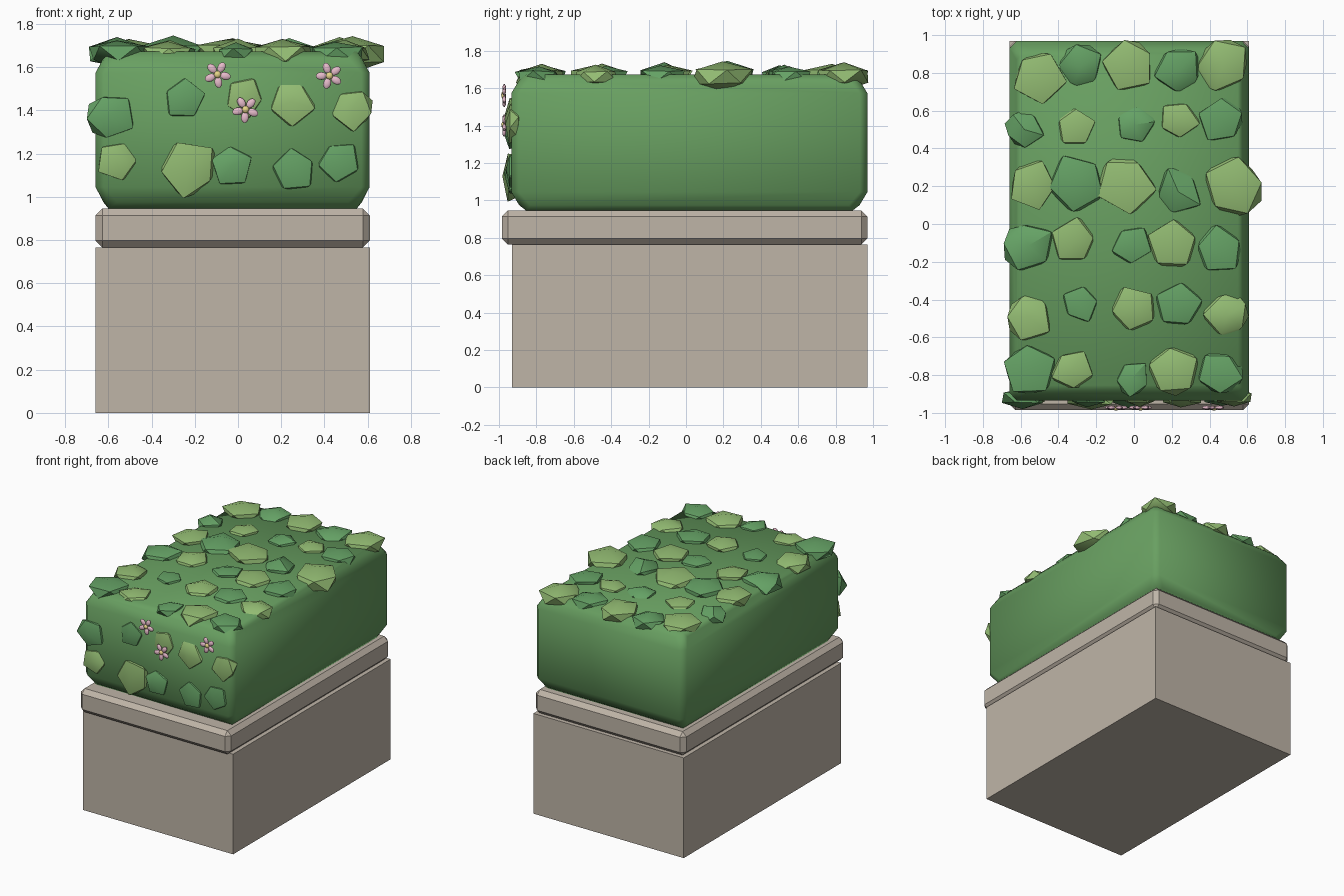
import bpy, bmesh, math, random
from mathutils import Vector, Matrix

if "Cube" in bpy.data.objects:
    bpy.data.objects.remove(bpy.data.objects["Cube"])

random.seed(4)


def material(name, rgb):
    m = bpy.data.materials.new(name)
    m.diffuse_color = (*rgb, 1)
    m.use_nodes = True
    m.node_tree.nodes["Principled BSDF"].inputs["Base Color"].default_value = m.diffuse_color
    return m


STONE = material("stone", (0.52, 0.46, 0.39))
HEDGE = material("hedge_green", (0.14, 0.35, 0.12))
LIGHT = material("leaf_light", (0.29, 0.50, 0.17))
DARK = material("leaf_dark", (0.13, 0.36, 0.13))
PINK = material("petal_pink", (0.80, 0.50, 0.60))
YELLOW = material("flower_yellow", (0.80, 0.68, 0.25))


def finish(bm, name, mat, smooth=None):
    bmesh.ops.recalc_face_normals(bm, faces=bm.faces)
    me = bpy.data.meshes.new(name)
    bm.to_mesh(me)
    bm.free()
    me.materials.append(mat)
    ob = bpy.data.objects.new(name, me)
    bpy.context.collection.objects.link(ob)
    if smooth:
        bpy.ops.object.select_all(action='DESELECT')
        ob.select_set(True)
        bpy.context.view_layer.objects.active = ob
        bpy.ops.object.shade_smooth_by_angle(angle=math.radians(smooth))
    return ob


def box(name, lo, hi, mat, bevel=0):
    lo, hi = Vector(lo), Vector(hi)
    bm = bmesh.new()
    bmesh.ops.create_cube(bm, size=1, matrix=Matrix.Translation((lo + hi) / 2)
                          @ Matrix.Diagonal((*(hi - lo), 1)))
    if bevel:
        bmesh.ops.bevel(bm, geom=bm.edges[:], offset=bevel, segments=1, affect='EDGES')
    return finish(bm, name, mat)


# Stone planter: plinth and chamfered cap
box("plinth", (-0.66, -0.93, 0), (0.61, 0.97, 0.765), STONE)
box("cap_slab", (-0.66, -0.985, 0.765), (0.61, 0.97, 0.945), STONE, 0.032)

# Hedge block: hull of softened corner points, mirrored into all eight corners
bm = bmesh.new()
half = Vector((0.634, 0.952, 0.364))
insets = [(0, .04, .1), (.038, 0, .1), (.036, .1, .03), (.1, .042, .03), (.06, .08, 0)]
for sx in (-1, 1):
    for sy in (-1, 1):
        for sz in (-1, 1):
            for i in insets:
                p = half - Vector(i)
                bm.verts.new((p.x * sx - 0.025, p.y * sy + 0.018, p.z * sz + 1.309))
bmesh.ops.convex_hull(bm, input=bm.verts[:])
bmesh.ops.dissolve_limit(bm, angle_limit=0.01, verts=bm.verts[:], edges=bm.edges[:])
finish(bm, "hedge_block", HEDGE, 40)


def leaf(name, pos, r, mat, tilt=0):
    """Flattened, jittered icosahedron; tilt turns it to face the front."""
    bm = bmesh.new()
    bmesh.ops.create_icosphere(bm, subdivisions=1, radius=1)
    for v in bm.verts:
        v.co *= random.uniform(0.88, 1.2)
    m = (Matrix.Translation(pos) @ Matrix.Rotation(tilt, 4, 'X')
         @ Matrix.Rotation(random.uniform(0, 6.28), 4, 'Z')
         @ Matrix.Diagonal((r * 1.03, r * 1.03, r * 0.5, 1)))
    bm.transform(m)
    finish(bm, name, mat, 35)


# Leaf clumps on top: (x, y, radius), alternating shades
top = [
    (-.505, .78, .14), (-.28, .835, .115), (-.025, .845, .135), (.235, .81, .13), (.47, .845, .145),
    (-.58, .50, .105), (-.31, .515, .10), (0, .525, .107), (.23, .55, .108), (.465, .55, .12),
    (-.535, .205, .125), (-.30, .22, .148), (-.04, .215, .15), (.235, .17, .125), (.53, .195, .155),
    (-.56, -.115, .135), (-.315, -.095, .12), (-.013, -.11, .103), (.205, -.105, .135), (.45, -.137, .122),
    (-.56, -.49, .13), (-.285, -.42, .098), (0, -.45, .117), (.235, -.43, .117), (.495, -.485, .122),
    (-.56, -.765, .135), (-.325, -.77, .108), (-.01, -.815, .095), (.205, -.77, .132), (.45, -.785, .122)]
for i, (x, y, r) in enumerate(top):
    leaf(f"top_leaf_{i + 1}", (x, y, 1.662), r, DARK if i % 2 else LIGHT)

# Leaf clumps on the front: (x, z, radius)
front_dark = [(-.59, 1.375, .108), (-.25, 1.455, .093), (-.03, 1.145, .093),
              (.26, 1.125, .102), (.465, 1.165, .097)]
front_light = [(.03, 1.46, .095), (.247, 1.44, .105), (.53, 1.41, .1),
               (-.56, 1.17, .095), (-.225, 1.13, .132)]
for mat, spots in ((DARK, front_dark), (LIGHT, front_light)):
    for i, (x, z, r) in enumerate(spots):
        leaf(f"front_{mat.name}_{i + 1}", (x, -0.92, z), r, mat, math.pi / 2)


def ellipsoid(bm, m):
    bmesh.ops.create_uvsphere(bm, u_segments=10, v_segments=6, radius=1, matrix=m)


# Five-petalled flowers on the front
for n, (x, z, turn) in enumerate([(-.095, 1.566, 0.2), (.035, 1.404, 0.4), (.423, 1.56, 0.6)]):
    at = Matrix.Translation((x, -0.972, z))
    bm = bmesh.new()
    for k in range(5):
        ellipsoid(bm, at @ Matrix.Rotation(turn + k * math.tau / 5, 4, 'Y')
                  @ Matrix.Translation((.037, 0, 0)) @ Matrix.Diagonal((.027, .010, .018, 1)))
    finish(bm, f"flower_petals_{n + 1}", PINK, 60)
    bm = bmesh.new()
    ellipsoid(bm, at @ Matrix.Translation((0, -.004, 0)) @ Matrix.Diagonal((.017, .012, .017, 1)))
    finish(bm, f"flower_centre_{n + 1}", YELLOW, 60)
